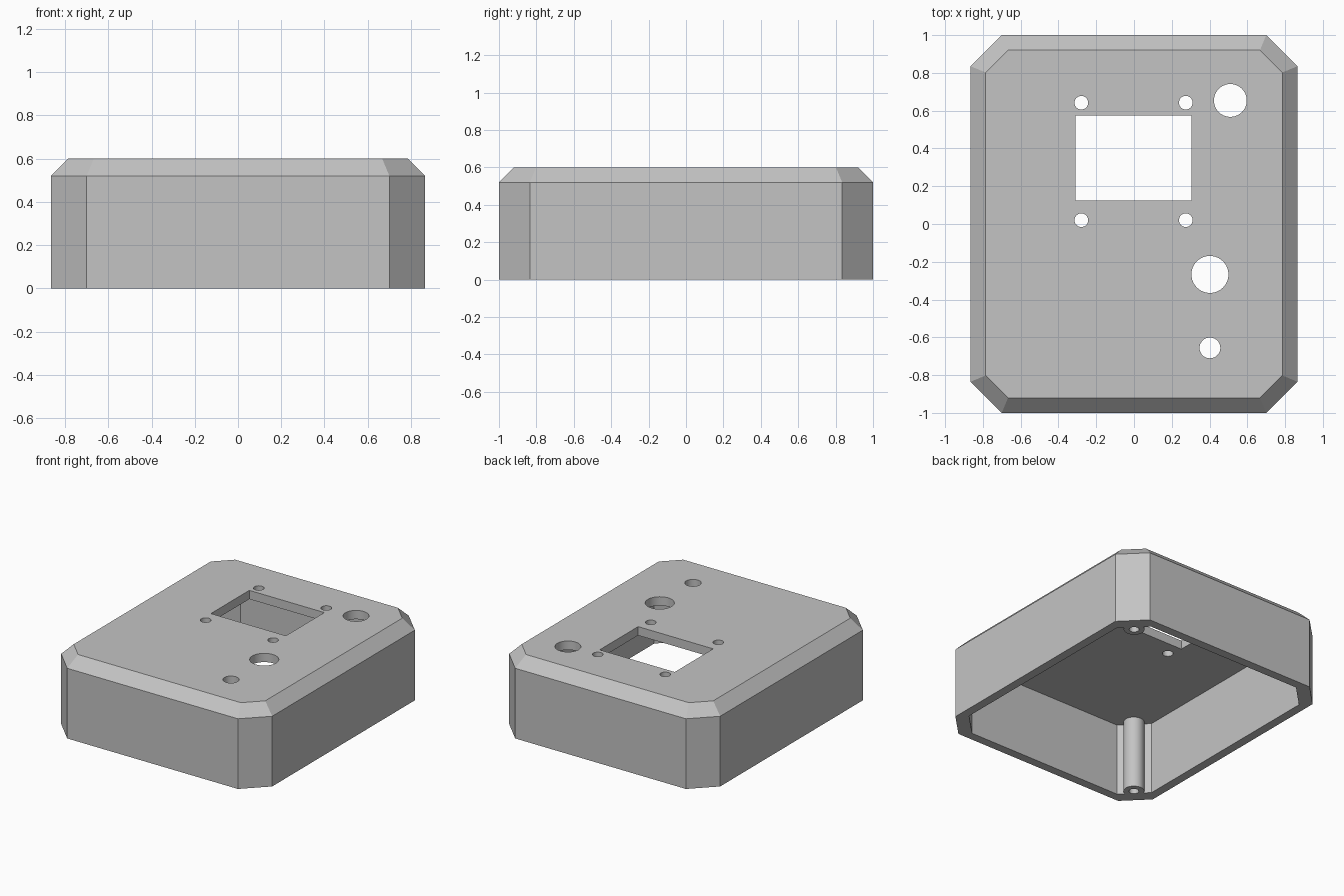
import bpy
import bmesh
from math import radians, sqrt, tau, cos, sin

cube = bpy.data.objects.get("Cube")
if cube:
    bpy.data.objects.remove(cube, do_unlink=True)

HALF_X, HALF_Y, HEIGHT = 0.865, 1.0, 0.6
CORNER, BEVEL, WALL = 0.165, 0.08, 0.065
CEILING = HEIGHT - WALL

grey = bpy.data.materials.new("enclosure_grey")
grey.use_nodes = True
grey.diffuse_color = (0.55, 0.55, 0.55, 1)
grey.node_tree.nodes["Principled BSDF"].inputs["Base Color"].default_value = grey.diffuse_color


def octagon(inset, corner):
    """Rectangle with cut corners, counter-clockwise."""
    x, y = HALF_X - inset, HALF_Y - inset
    return [(x, corner - y), (x, y - corner), (x - corner, y), (corner - x, y),
            (-x, y - corner), (-x, corner - y), (corner - x, -y), (x - corner, -y)]


def circle(cx, cy, r, n=40):
    return [(cx + r * cos(tau * i / n), cy + r * sin(tau * i / n)) for i in range(n)]


def loft(name, sections):
    """Closed solid through stacked (outline, z) sections."""
    bm = bmesh.new()
    rings = [[bm.verts.new((x, y, z)) for x, y in outline] for outline, z in sections]
    bm.faces.new(rings[0][::-1])
    bm.faces.new(rings[-1])
    for low, high in zip(rings, rings[1:]):
        n = len(low)
        for i in range(n):
            j = (i + 1) % n
            bm.faces.new((low[i], low[j], high[j], high[i]))
    mesh = bpy.data.meshes.new(name)
    bm.to_mesh(mesh)
    bm.free()
    mesh.materials.append(grey)
    obj = bpy.data.objects.new(name, mesh)
    bpy.context.collection.objects.link(obj)
    return obj


def cut(target, cutter):
    """Subtract the cutter and discard it."""
    cutter.hide_render = True
    mod = target.modifiers.new("cut", "BOOLEAN")
    mod.operation = "DIFFERENCE"
    mod.solver = "EXACT"
    mod.object = cutter
    bpy.context.view_layer.objects.active = target
    bpy.ops.object.modifier_apply(modifier=mod.name)
    bpy.data.objects.remove(cutter, do_unlink=True)


# Outer shell with cut corners and a sloped top edge
top_corner = CORNER - BEVEL * (2 - sqrt(2))
shell = loft("enclosure_shell", [
    (octagon(0, CORNER), 0),
    (octagon(0, CORNER), HEIGHT - BEVEL),
    (octagon(BEVEL, top_corner), HEIGHT)])

# Hollow inside, leaving round screw posts in two opposite corners
post_offset = CORNER / 2 + 0.12 / sqrt(2)
post_x, post_y = HALF_X - post_offset, HALF_Y - post_offset
cavity = loft("cavity", [(octagon(WALL, CORNER), -0.1), (octagon(WALL, CORNER), CEILING)])
for side in (1, -1):
    outline = circle(side * post_x, side * post_y, 0.07)
    cut(cavity, loft("post_cutter", [(outline, -0.2), (outline, HEIGHT)]))
cut(shell, cavity)

# Blind screw holes in the posts
for side in (1, -1):
    outline = circle(side * post_x, side * post_y, 0.033)
    cut(shell, loft("screw_hole", [(outline, -0.1), (outline, 0.35)]))

# Display window
window = [(-0.31, 0.125), (0.305, 0.125), (0.305, 0.575), (-0.31, 0.575)]
cut(shell, loft("window_cutter", [(window, 0.45), (window, 0.7)]))

# Mounting holes around the window, then the larger control holes
holes = [(x, y, 0.036) for x in (-0.279, 0.274) for y in (0.02, 0.642)]
holes += [(0.51, 0.654, 0.087), (0.402, -0.267, 0.098), (0.402, -0.656, 0.055)]
for x, y, r in holes:
    outline = circle(x, y, r)
    cut(shell, loft("hole_cutter", [(outline, 0.45), (outline, 0.7)]))

# Smooth round walls, crisp edges elsewhere
bpy.ops.object.select_all(action="DESELECT")
shell.select_set(True)
bpy.context.view_layer.objects.active = shell
bpy.ops.object.shade_smooth_by_angle(angle=radians(25))
